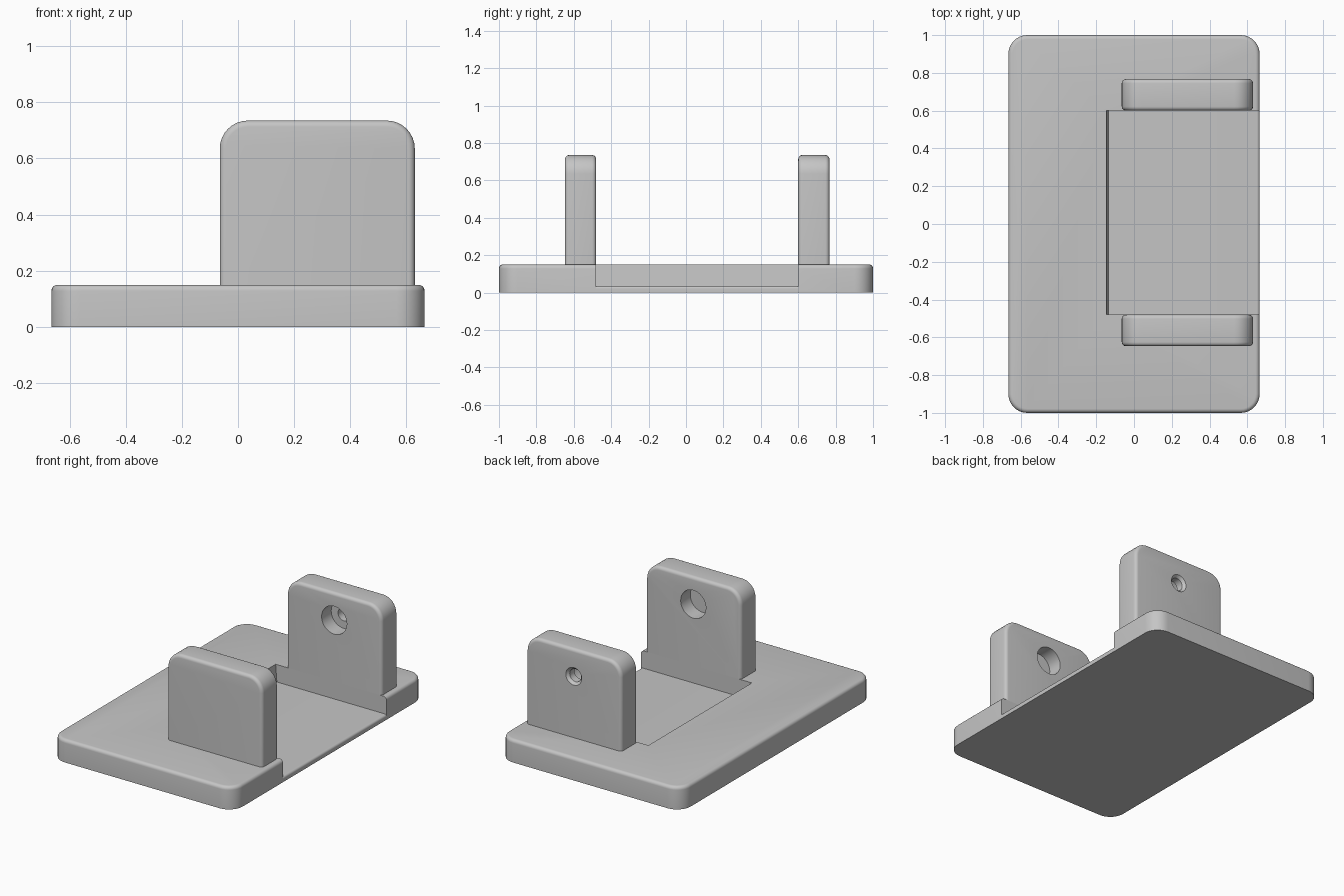
import bpy, bmesh
from math import pi, sin, cos
from mathutils import Vector

if "Cube" in bpy.data.objects:
    bpy.data.objects.remove(bpy.data.objects["Cube"], do_unlink=True)

grey = bpy.data.materials.new("plain grey")
grey.use_nodes = True
grey.diffuse_color = (0.56, 0.56, 0.56, 1)
grey.node_tree.nodes["Principled BSDF"].inputs["Base Color"].default_value = grey.diffuse_color


def arc(cx, cy, r, start, sweep=pi / 2, steps=8):
    return [(cx + r * cos(start + sweep * i / steps), cy + r * sin(start + sweep * i / steps))
            for i in range(steps + 1)]


def prism(name, outline, place, depth, rim=0.0, keep=lambda a, b: True):
    """Extrude a flat outline along depth and round the chosen rim edges."""
    bm = bmesh.new()
    rings = [[bm.verts.new(place(u, v, d)) for u, v in outline] for d in depth]
    n = len(outline)
    bm.faces.new(rings[0])
    bm.faces.new(rings[1])
    for i in range(n):
        j = (i + 1) % n
        bm.faces.new((rings[0][i], rings[0][j], rings[1][j], rings[1][i]))
    bmesh.ops.recalc_face_normals(bm, faces=bm.faces)
    if rim:
        caps = [set(r) for r in rings]
        edges = [e for e in bm.edges if any(set(e.verts) <= c for c in caps)
                 and keep(e.verts[0].co, e.verts[1].co)]
        bmesh.ops.bevel(bm, geom=edges, offset=rim, segments=5, profile=0.5, affect='EDGES')
    mesh = bpy.data.meshes.new(name)
    bm.to_mesh(mesh)
    bm.free()
    mesh.materials.append(grey)
    obj = bpy.data.objects.new(name, mesh)
    bpy.context.collection.objects.link(obj)
    return obj


def activate(obj):
    bpy.ops.object.select_all(action='DESELECT')
    obj.select_set(True)
    bpy.context.view_layer.objects.active = obj


def cut(obj, cutter):
    activate(obj)
    mod = obj.modifiers.new("cut", 'BOOLEAN')
    mod.operation = 'DIFFERENCE'
    mod.solver = 'EXACT'
    mod.object = cutter
    bpy.ops.object.modifier_apply(modifier=mod.name)
    bpy.data.objects.remove(cutter, do_unlink=True)


def drill(obj, y0, y1, r0, r1):
    """Cut a round or tapered hole along y through the shared pin axis."""
    mid = Vector((PIN_X, (y0 + y1) / 2, PIN_Z))
    bpy.ops.mesh.primitive_cone_add(vertices=48, radius1=r0, radius2=r1, depth=y1 - y0,
                                    location=mid, rotation=(-pi / 2, 0, 0))
    cutter = bpy.context.object
    cutter.hide_render = True
    cutter.data.materials.append(grey)
    cut(obj, cutter)


PIN_X, PIN_Z = 0.283, 0.555
W, L, TOP, R = 0.665, 1.0, 0.15, 0.1
BACK, FRONT, THICK = 0.60, -0.48, 0.167

# Base plate with rounded corners and a softened top rim
outline = (arc(W - R, L - R, R, 0) + arc(R - W, L - R, R, pi / 2)
           + arc(R - W, R - L, R, pi) + arc(W - R, R - L, R, 1.5 * pi))
base = prism("base_plate", outline, lambda u, v, d: (u, v, d), (0, TOP), 0.022,
             lambda a, b: a.z > TOP / 2 and b.z > TOP / 2)

# Recess open to the +x side, its floor rolling over at the outer edge
FLOOR, LIP = 0.035, 0.015
profile = ([(-0.146, 0.3), (-0.145, TOP), (-0.136, FLOOR)]
           + arc(W - LIP, FLOOR - LIP, LIP, pi / 2, -pi / 2)
           + [(W + 0.1, FLOOR - LIP), (W + 0.1, 0.3)])
recess = prism("recess_cutter", profile, lambda u, v, d: (u, d, v), (FRONT, BACK))
recess.hide_render = True
cut(base, recess)

# Two upright plates with rounded upper corners
X0, X1, HIGH = -0.065, 0.63, 0.735
plate = ([(X0, TOP), (X1, TOP)] + arc(X1 - R, HIGH - R, R, 0) + arc(X0 + R, HIGH - R, R, pi / 2))


def upright(name, y0):
    return prism(name, plate, lambda u, v, d: (u, d, v), (y0, y0 + THICK), 0.022,
                 lambda a, b: max(a.z, b.z) > TOP + 0.01)


back = upright("back_upright", BACK)
front = upright("front_upright", FRONT - THICK)

# Blind socket in the front upright; stepped, countersunk hole in the back one
drill(front, FRONT - 0.1, FRONT + 0.1, 0.092, 0.092)
drill(back, BACK - 0.1, BACK + 0.1, 0.092, 0.092)
drill(back, BACK + 0.05, BACK + THICK + 0.1, 0.042, 0.042)
drill(back, BACK + THICK - 0.02, BACK + THICK + 0.01, 0.04, 0.067)

for obj in (base, back, front):
    activate(obj)
    bpy.ops.object.shade_smooth_by_angle(angle=pi / 6)
